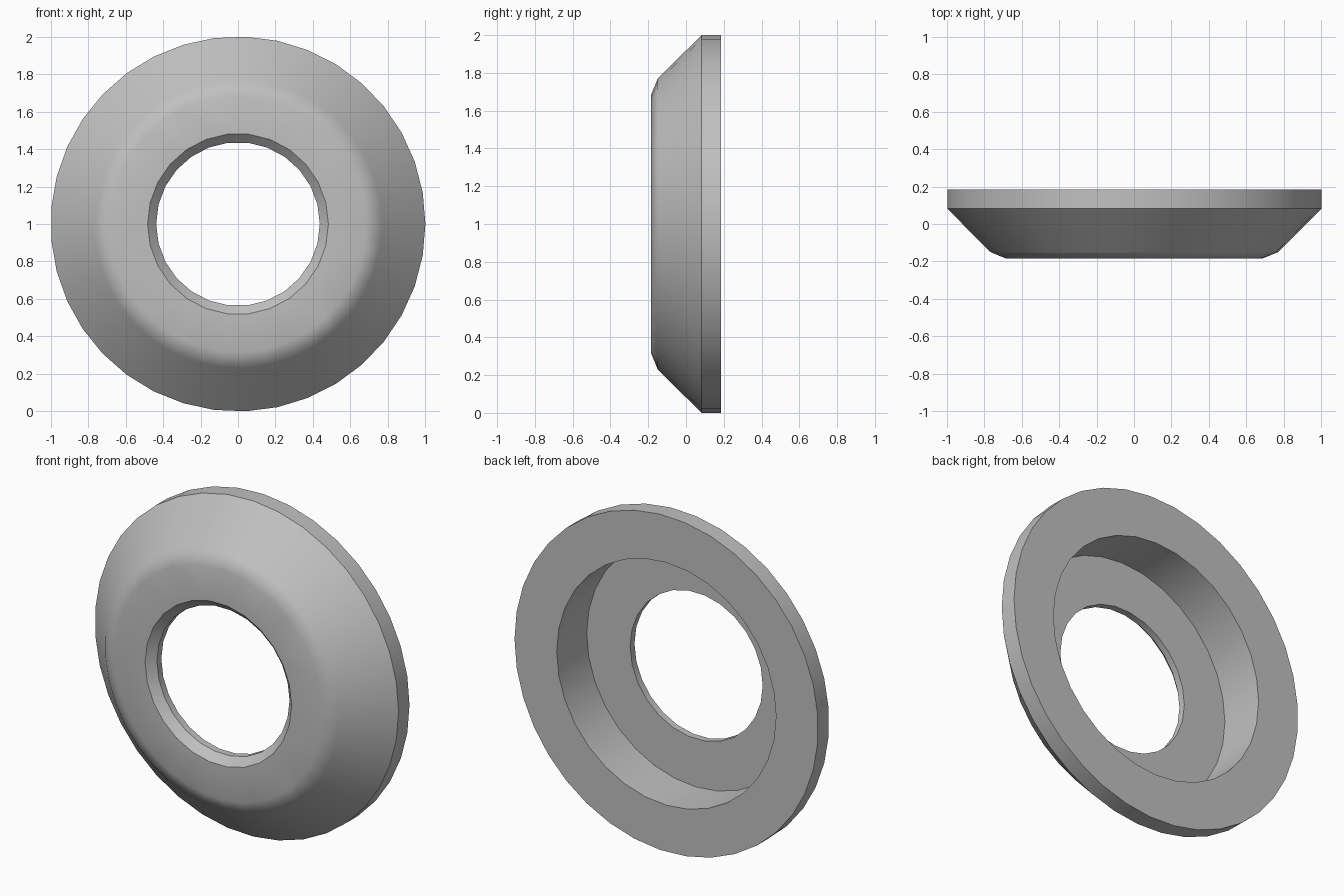
import bpy
import bmesh
from math import sin, cos, pi, radians

cube = bpy.data.objects.get("Cube")
if cube:
    bpy.data.objects.remove(cube, do_unlink=True)

grey = bpy.data.materials.new("plain grey")
grey.use_nodes = True
colour = (0.53, 0.53, 0.53, 1)
grey.diffuse_color = colour
grey.node_tree.nodes["Principled BSDF"].inputs["Base Color"].default_value = colour

# Closed section of the washer: (radius, depth along y, number of sides)
RIM, BORE, RECESS = 37, 26, 32
profile = [
    (1.001, 0.185, RIM),       # back edge of rim
    (1.001, 0.082, RIM),       # front edge of rim
    (0.77, -0.15, RIM),        # end of slope
    (0.685, -0.185, RIM),      # rounded shoulder
    (0.483, -0.185, BORE),     # hole chamfer
    (0.437, -0.139, BORE),
    (0.437, -0.098, BORE),     # hole back edge
    (0.723, -0.098, RECESS),   # recess floor
    (0.723, 0.185, RECESS),    # recess mouth
]

bm = bmesh.new()


def ring(radius, depth, sides):
    """Closed loop of edges around the y axis."""
    verts = [bm.verts.new((radius * cos(2 * pi * i / sides), depth,
                           1 + radius * sin(2 * pi * i / sides)))
             for i in range(sides)]
    return [bm.edges.new((v, verts[i - 1])) for i, v in enumerate(verts)]


# Join each loop to the next, and the last back to the first
loops = [ring(*p) for p in profile]
for i, loop in enumerate(loops):
    bmesh.ops.bridge_loops(bm, edges=loops[i - 1] + loop)
bmesh.ops.recalc_face_normals(bm, faces=bm.faces[:])

# Smooth walls with crisp corners
for face in bm.faces:
    face.smooth = True
for edge in bm.edges:
    edge.smooth = edge.calc_face_angle(0) < radians(30)

mesh = bpy.data.meshes.new("dished_washer")
bm.to_mesh(mesh)
bm.free()
mesh.materials.append(grey)
washer = bpy.data.objects.new("dished_washer", mesh)
bpy.context.collection.objects.link(washer)

# Keep the flat front and slope clean, shading only the shoulder
weighted = washer.modifiers.new("clean_normals", 'WEIGHTED_NORMAL')
weighted.weight = 90
weighted.keep_sharp = True
